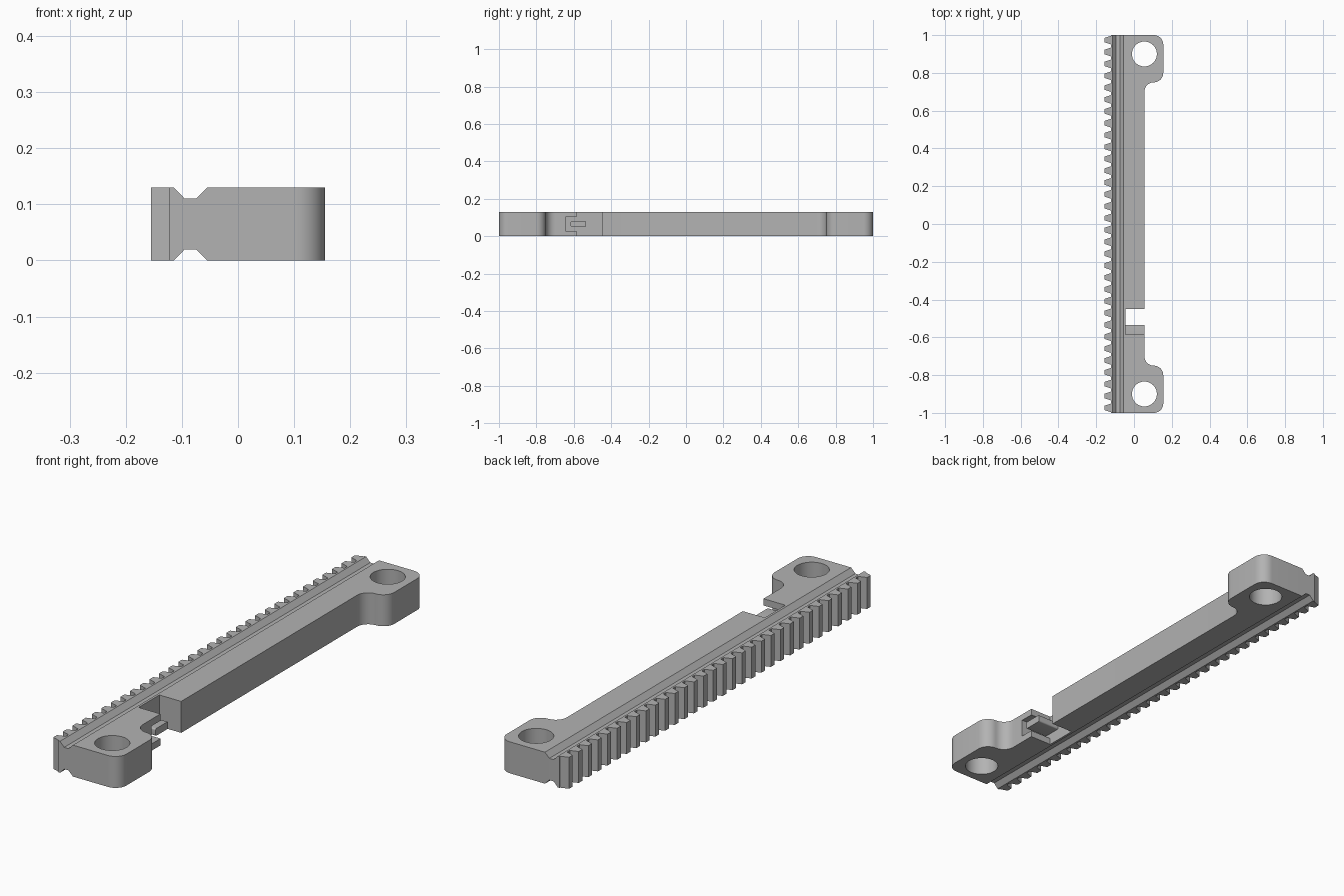
import bpy
import bmesh
from math import pi, sin, cos
from mathutils import Vector

cube = bpy.data.objects.get("Cube")
if cube:
    bpy.data.objects.remove(cube, do_unlink=True)

HEIGHT = 0.13
EDGE = 0.055          # right side of the bar
LUG = 0.155           # right side of the end lugs
TIP, ROOT = -0.155, -0.122
RADIUS = 0.05

grey = bpy.data.materials.new("plain grey")
grey.use_nodes = True
COLOUR = (0.45, 0.45, 0.45, 1)
grey.diffuse_color = COLOUR
grey.node_tree.nodes["Principled BSDF"].inputs["Base Color"].default_value = COLOUR


def arc(cx, cy, r, start, end, steps=10):
    angles = [start + (end - start) * i / steps for i in range(steps + 1)]
    return [(cx + r * cos(a), cy + r * sin(a)) for a in angles]


def prism(name, points, offset):
    """Extrude a closed loop of 3D points along offset."""
    bm = bmesh.new()
    face = bm.faces.new([bm.verts.new(p) for p in points])
    top = bmesh.ops.extrude_face_region(bm, geom=[face])
    verts = [g for g in top["geom"] if isinstance(g, bmesh.types.BMVert)]
    bmesh.ops.translate(bm, verts=verts, vec=Vector(offset))
    bmesh.ops.recalc_face_normals(bm, faces=bm.faces)
    mesh = bpy.data.meshes.new(name)
    bm.to_mesh(mesh)
    bm.free()
    mesh.materials.append(grey)
    obj = bpy.data.objects.new(name, mesh)
    bpy.context.collection.objects.link(obj)
    return obj


def box(name, x, y, z):
    loop = [(x[0], y[0], z[0]), (x[1], y[0], z[0]), (x[1], y[1], z[0]), (x[0], y[1], z[0])]
    return prism(name, loop, (0, 0, z[1] - z[0]))


def activate(obj):
    bpy.ops.object.select_all(action='DESELECT')
    obj.select_set(True)
    bpy.context.view_layer.objects.active = obj


def cut(obj, cutter):
    cutter.hide_render = True
    mod = obj.modifiers.new("cut", 'BOOLEAN')
    mod.operation = 'DIFFERENCE'
    mod.solver = 'EXACT'
    mod.object = cutter
    activate(obj)
    bpy.ops.object.modifier_apply(modifier=mod.name)
    bpy.data.objects.remove(cutter, do_unlink=True)


# Rack outline: right side of the back half, mirrored to the front half
back = [(EDGE, 0.70)]
back += arc(EDGE + RADIUS, 0.70, RADIUS, pi, pi / 2)[1:]
back += arc(LUG - RADIUS, 0.80, RADIUS, -pi / 2, 0)[1:]
back += arc(LUG - RADIUS, 1 - RADIUS, RADIUS, 0, pi / 2)
front = [(x, -y) for x, y in reversed(back)]

# Row of teeth down the left side
teeth = [(ROOT, 1)]
COUNT, PITCH = 32, 0.0628
for i in range(COUNT):
    y = ((COUNT - 1) / 2 - i) * PITCH
    teeth += [(ROOT, y + 0.023), (TIP, y + 0.012), (TIP, y - 0.012), (ROOT, y - 0.023)]
teeth.append((ROOT, -1))

outline = front + back + teeth
rack = prism("toothed_rack", [(x, y, 0) for x, y in outline], (0, 0, HEIGHT))

# Mounting holes
for y in (-0.9, 0.9):
    ring = arc(EDGE, y, 0.066, 0, 2 * pi, 48)[:-1]
    cut(rack, prism("hole_cutter", [(px, py, -0.05) for px, py in ring], (0, 0, 0.25)))

# Long grooves on the upper and lower faces
groove = [(-0.133, -0.02), (-0.095, 0.02), (-0.075, 0.02), (-0.035, -0.02)]
for base, side in ((0, 1), (HEIGHT, -1)):
    cut(rack, prism("groove_cutter", [(x, -1.1, base + side * z) for x, z in groove], (0, 2.2, 0)))

# Open notch and the deeper pocket beside it
WALL = -0.045
cut(rack, box("notch_cutter", (WALL, 0.2), (-0.585, -0.45), (-0.05, 0.2)))
cut(rack, box("pocket_cutter", (WALL, 0.2), (-0.643, -0.55), (0.028, 0.102)))

# Tab standing out from the notch wall
r = 0.006
y0, y1, z0, z1 = -0.617, -0.535, 0.05, 0.08
section = []
for k, (y, z) in enumerate(((y1 - r, z1 - r), (y0 + r, z1 - r), (y0 + r, z0 + r), (y1 - r, z0 + r))):
    section += arc(y, z, r, k * pi / 2, (k + 1) * pi / 2, 5)
tab = prism("catch_tab", [(WALL - 0.002, y, z) for y, z in section], (EDGE - WALL + 0.002, 0, 0))

for obj in (rack, tab):
    activate(obj)
    bpy.ops.object.shade_smooth_by_angle(angle=pi / 6)
